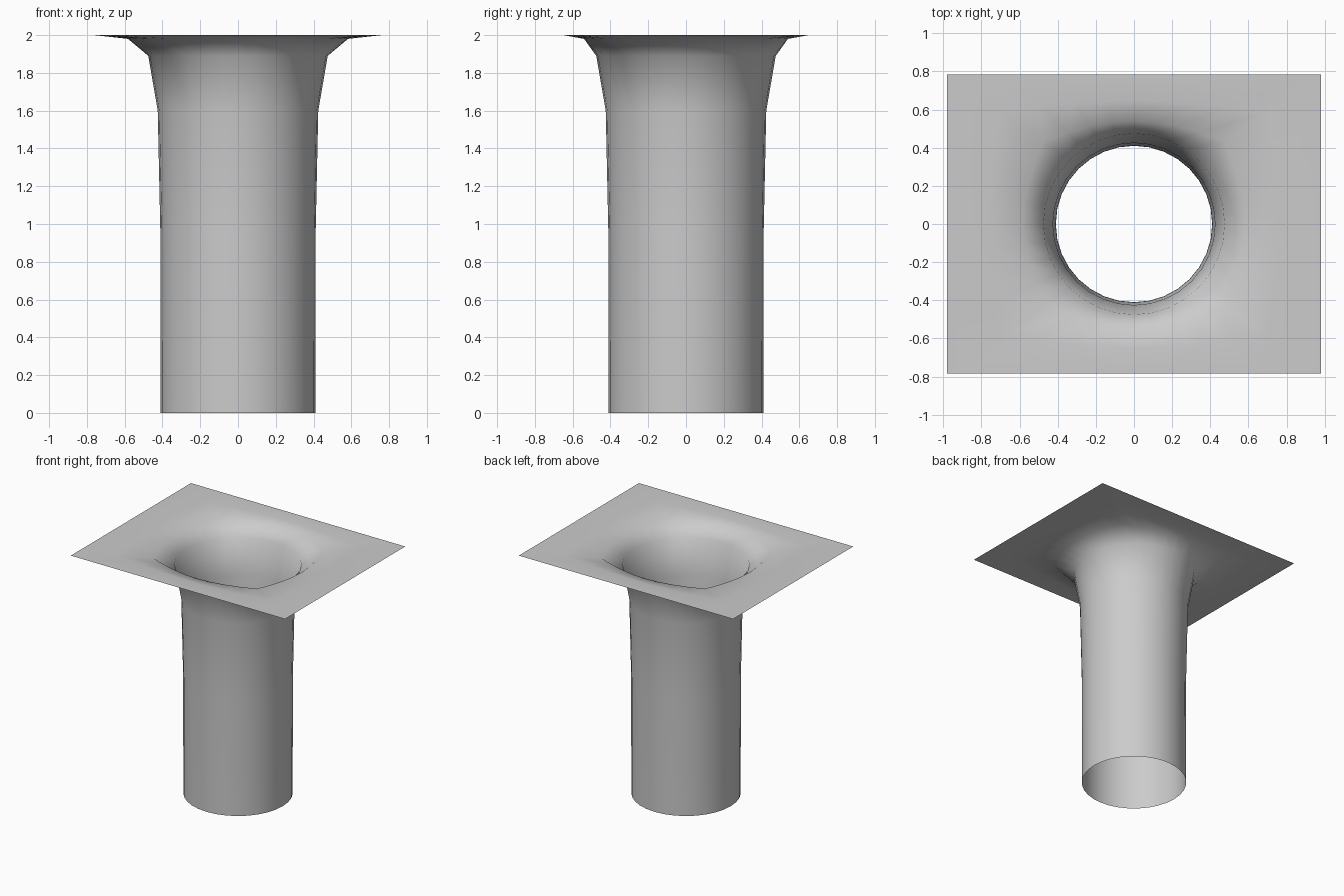
import bpy, bmesh, math

if "Cube" in bpy.data.objects:
    bpy.data.objects.remove(bpy.data.objects["Cube"])

SEG = 32
HX, HY = 0.98, 0.785     # half size of the rectangular rim

# (height, circle radius, blend from circle to rectangle)
ROWS = [
    (2.00, 0.46, 1.0),
    (2.00, 0.46, 0.58),
    (1.98, 0.47, 0.22),
    (1.89, 0.475, 0.0),
    (1.60, 0.425, 0.0),
    (0.95, 0.411, 0.0),
    (0.00, 0.41, 0.0),
]

def ring(bm, z, r, t):
    """One loop of points between a circle and the rectangle."""
    verts = []
    for i in range(SEG):
        a = 2 * math.pi * i / SEG
        c, s = math.cos(a), math.sin(a)
        m = max(abs(c), abs(s))
        x = (1 - t) * r * c + t * HX * c / m
        y = (1 - t) * r * s + t * HY * s / m
        verts.append(bm.verts.new((x, y, z)))
    return verts

# Flared tube opening into a flat rectangular rim
bm = bmesh.new()
rings = [ring(bm, *row) for row in ROWS]
for top, low in zip(rings, rings[1:]):
    for i in range(SEG):
        j = (i + 1) % SEG
        bm.faces.new((top[i], low[i], low[j], top[j]))
# normals point up on the rim and into the bore
if sum(f.normal.z for f in bm.faces) == 0:
    bm.normal_update()
if sum(f.normal.z * f.calc_area() for f in bm.faces) < 0:
    bmesh.ops.reverse_faces(bm, faces=bm.faces[:])
mesh = bpy.data.meshes.new("flared_tube")
bm.to_mesh(mesh)
bm.free()
mesh.shade_smooth()
obj = bpy.data.objects.new("flared_tube", mesh)
bpy.context.collection.objects.link(obj)
